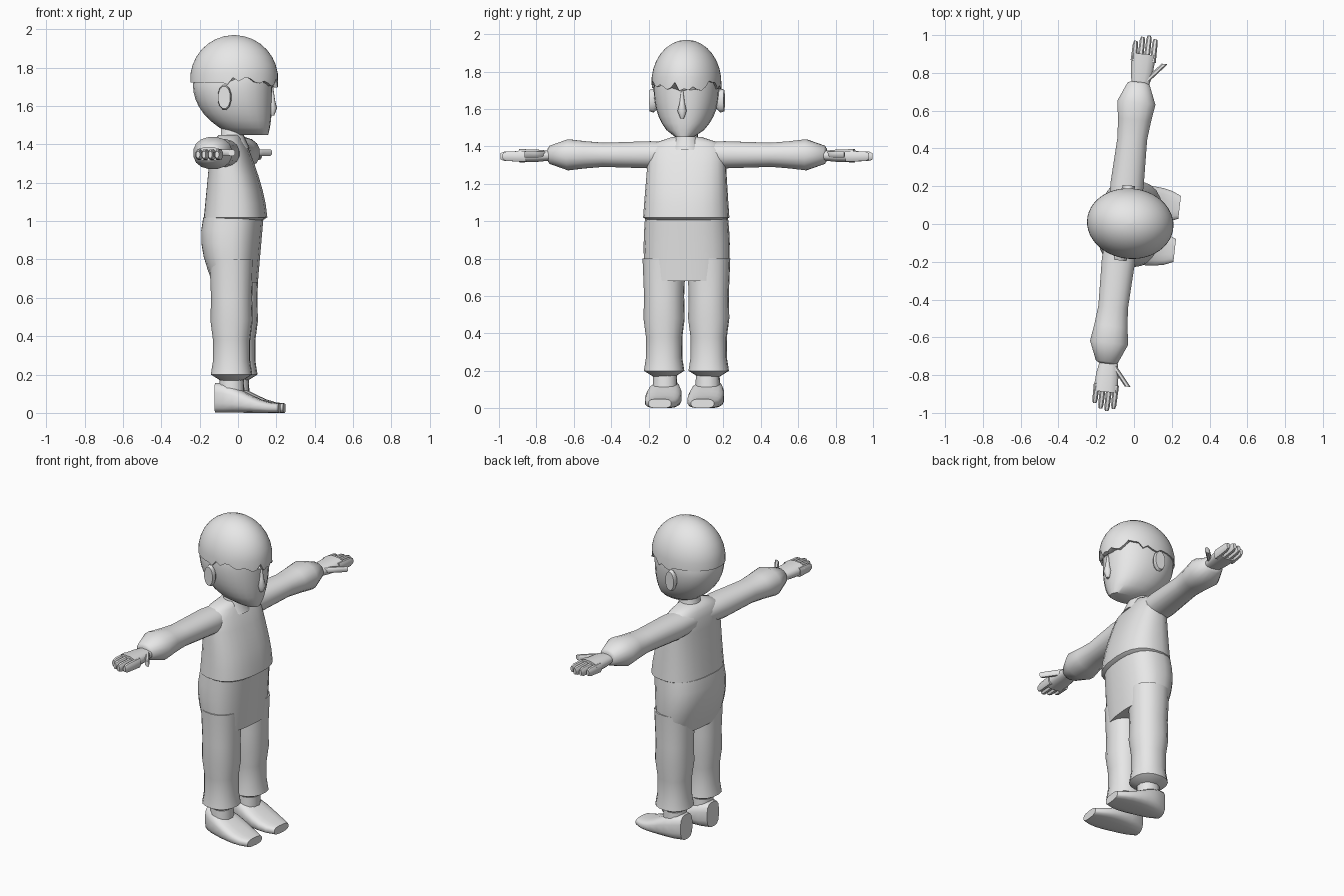
import bpy, bmesh, math, random
from mathutils import Matrix

default_cube = bpy.data.objects.get("Cube")
if default_cube:
    bpy.data.objects.remove(default_cube, do_unlink=True)

random.seed(4)
grey = (0.8, 0.8, 0.8, 1)
material = bpy.data.materials.new("plain grey")
material.use_nodes = True
material.diffuse_color = grey
material.node_tree.nodes["Principled BSDF"].inputs["Base Color"].default_value = grey

# The figure looks along +x, turned slightly about z
turn = Matrix.Rotation(math.radians(-6.5), 4, 'Z')


def signed_power(value, exponent):
    return math.copysign(abs(value) ** exponent, value)


def loft(name, axis, rings, sides=16, roundness=0.9, mirror=1, edge_shift=None):
    """Skin rings of (position, centre a, radius a, centre b, radius b) along an axis."""
    bm = bmesh.new()
    loops = []
    for row, (along, centre_a, radius_a, centre_b, radius_b) in enumerate(rings):
        loop = []
        for i in range(sides):
            angle = math.tau * (i + 0.5) / sides
            a = centre_a + radius_a * signed_power(math.cos(angle), roundness)
            b = centre_b + radius_b * signed_power(math.sin(angle), roundness)
            x, y, z = {"x": (along, a, b), "y": (a, along, b), "z": (a, b, along)}[axis]
            if edge_shift:
                z += edge_shift(row, i, x)
            loop.append(bm.verts.new((x, y * mirror, z)))
        loops.append(loop)
    for lower, upper in zip(loops, loops[1:]):
        for i in range(sides):
            j = (i + 1) % sides
            bm.faces.new((lower[i], lower[j], upper[j], upper[i]))
    bm.faces.new(loops[0])
    bm.faces.new(loops[-1])
    bmesh.ops.recalc_face_normals(bm, faces=bm.faces)
    bm.transform(turn)
    mesh = bpy.data.meshes.new(name)
    bm.to_mesh(mesh)
    bm.free()
    mesh.materials.append(material)
    part = bpy.data.objects.new(name, mesh)
    bpy.context.collection.objects.link(part)
    bpy.ops.object.select_all(action='DESELECT')
    bpy.context.view_layer.objects.active = part
    part.select_set(True)
    bpy.ops.object.shade_smooth_by_angle(angle=math.radians(50))


def limb(name, axis, centre_a, centre_b, profile, flatness=1, **options):
    """Loft a straight tube from (position, radius) pairs."""
    rings = [(along, centre_a, radius, centre_b, radius * flatness)
             for along, radius in profile]
    loft(name, axis, rings, **options)


def body_ring(height, back, front, half_width):
    return (height, (back + front) / 2, (front - back) / 2, 0, half_width)


def steps(count):
    return [k / (count - 1) for k in range(count)]


# Shirt: tapers evenly from the hem to the shoulders, then closes at the neck
shirt = [body_ring(1, -.15, .12, .2)]
for t in steps(6):
    shirt.append(body_ring(1.02 + .36 * t, -.175 + .035 * t,
                           .15 - .1 * t ** 1.5, .23 - .025 * t))
shirt += [body_ring(1.42, -.125, .025, .17), body_ring(1.45, -.1, .01, .08)]
loft("shirt", "z", shirt, sides=24, roundness=.8)

# Trouser hips: fuller behind
hips = [body_ring(.68 + .34 * t, -.13 - .06 * math.sin(2.2 * t),
                  .1 + .03 * t, .22 + .01 * math.sin(3 * t)) for t in steps(6)]
loft("trouser_hips", "z", hips, sides=24, roundness=.8)

# Neck
limb("neck", "z", -.03, 0, [(1.38, .09), (1.45, .06), (1.56, .06)])

# Head: a rounded jaw sweeping up and back from the chin
head = []
for t in steps(8):
    swell = math.sin(math.acos(.96 - .96 * t))
    head.append(body_ring(1.45 + .26 * t, .03 - .265 * swell ** 1.3,
                          .15 + .03 * swell, .175 * swell))
head += [body_ring(1.8, -.22, .18, .165), body_ring(1.9, -.15, .1, .1)]
loft("head", "z", head, sides=24)

# Hair cap: a dome with a ragged fringe in front and a straight edge behind
hair_sides = 48
jags = [random.uniform(-.03, .03) for i in range(hair_sides)]


def fringe(row, i, x):
    return jags[i] if row < 2 and x > -.04 else 0


hair = [(1.725, -.02, .21, 0, .172)]
for t in steps(9):
    angle = 1.6 * t - .07
    girth = math.cos(angle)
    hair.append((1.74 + .23 * math.sin(angle), -.02, .23 * girth, 0, .187 * girth))
loft("hair_cap", "z", hair, sides=hair_sides, roundness=1, edge_shift=fringe)

# Nose
limb("nose", "z", .18, 0, [(1.55, .01), (1.59, .026), (1.63, .015), (1.7, .005)],
     sides=8, roundness=1)

for mirror, tag in ((1, "left"), (-1, "right")):
    # Ear
    limb(tag + "_ear", "y", -.05, 1.645, [(.15, .02), (.18, .037), (.2, .033)],
         1.8, sides=12, roundness=1, mirror=mirror)

    # Sleeve, swelling above the cuff
    limb(tag + "_sleeve", "y", -.06, 1.355,
         [(.05, .08), (.2, .09), (.45, .08), (.55, .09), (.64, .103), (.74, .06), (.75, .04)],
         .82, mirror=mirror)

    # Hand
    limb(tag + "_palm", "y", -.05, 1.35, [(.72, .045), (.8, .06), (.9, .067)],
         .55, sides=12, roundness=.8, mirror=mirror)
    for k, tip in enumerate((.965, .99, 1, .985)):
        limb(f"{tag}_finger_{k + 1}", "y", .034 * k - .1, 1.347,
             [(.86, .017), (tip - .02, .015), (tip, .01)],
             1.8, sides=8, roundness=.8, mirror=mirror)
    thumb = [(.76 + .1 * t, .085 * t - .02, .017, 1.357, .018) for t in steps(3)]
    loft(tag + "_thumb", "y", thumb, sides=8, roundness=.8, mirror=mirror)

    # Trouser leg, bulging at the knee and gathered at the hem
    limb(tag + "_trouser_leg", "z", -.02, .12,
         [(.17, .06), (.2, .108), (.27, .097), (.38, .097), (.48, .11), (.6, .107), (.8, .115)],
         mirror=mirror)

    # Ankle and shoe
    limb(tag + "_ankle", "z", -.02, .115, [(.05, .07), (.24, .06)], sides=12, mirror=mirror)
    shoe = []
    for t in steps(8):
        half_height = .052 + .027 * math.cos(math.pi * t)
        half_width = .097 * math.sin(.12 + 2.8 * t) ** .3
        shoe.append((.335 * t - .105, .115, half_width, half_height, half_height))
    loft(tag + "_shoe", "x", shoe, roundness=.67, mirror=mirror)
